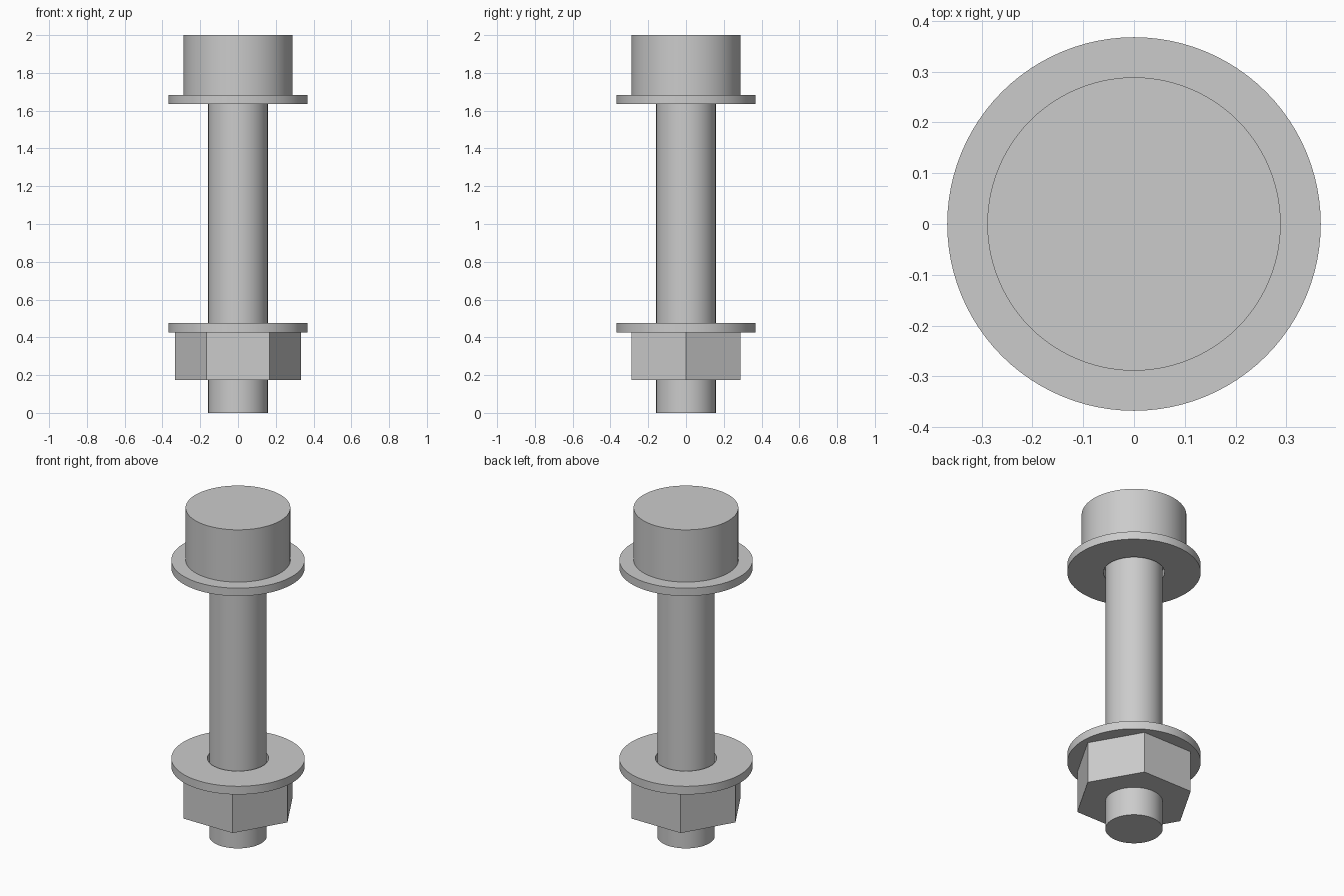
import bpy
import bmesh
import math

cube = bpy.data.objects.get("Cube")
if cube:
    bpy.data.objects.remove(cube, do_unlink=True)

steel = bpy.data.materials.new("steel_grey")
steel.use_nodes = True
grey = (0.6, 0.6, 0.6, 1)
steel.diffuse_color = grey
steel.node_tree.nodes["Principled BSDF"].inputs["Base Color"].default_value = grey

SEGMENTS = 96
SHANK = 0.158


def finish(name, bm):
    bmesh.ops.recalc_face_normals(bm, faces=bm.faces)
    mesh = bpy.data.meshes.new(name)
    bm.to_mesh(mesh)
    bm.free()
    mesh.materials.append(steel)
    obj = bpy.data.objects.new(name, mesh)
    bpy.context.collection.objects.link(obj)
    bpy.ops.object.select_all(action="DESELECT")
    obj.select_set(True)
    bpy.context.view_layer.objects.active = obj
    bpy.ops.object.shade_smooth_by_angle(angle=math.radians(30))
    return obj


def loop(bm, radius, z, sides=None):
    """Ring of vertices; with sides given it follows a regular polygon."""
    verts = []
    for i in range(SEGMENTS):
        a = math.tau * i / SEGMENTS
        r = radius
        if sides:
            half = math.pi / sides
            r *= math.cos(half) / math.cos(a % (2 * half) - half)
        verts.append(bm.verts.new((r * math.cos(a), r * math.sin(a), z)))
    return verts


def bridge(bm, a, b):
    for i in range(SEGMENTS):
        j = (i + 1) % SEGMENTS
        bm.faces.new((a[i], a[j], b[j], b[i]))


def pierced_plate(name, outer, hole, bottom, top, sides=None):
    bm = bmesh.new()
    loops = [loop(bm, outer, bottom, sides), loop(bm, outer, top, sides),
             loop(bm, hole, top), loop(bm, hole, bottom)]
    for k in range(4):
        bridge(bm, loops[k], loops[(k + 1) % 4])
    # Merge the coplanar strips of a polygonal outline into whole flats
    if sides:
        bmesh.ops.dissolve_limit(bm, angle_limit=0.01, verts=bm.verts, edges=bm.edges)
    return finish(name, bm)


# Bolt: shank and round head as one lathed solid
bm = bmesh.new()
profile = [(SHANK, 0), (SHANK, 1.682), (0.289, 1.682), (0.289, 2)]
rings = [loop(bm, r, z) for r, z in profile]
for lower, upper in zip(rings, rings[1:]):
    bridge(bm, lower, upper)
bm.faces.new(rings[0])
bm.faces.new(rings[-1])
finish("bolt", bm)

# Washers with a small clearance around the shank, and the hexagonal nut
pierced_plate("upper_washer", 0.368, 0.169, 1.634, 1.682)
pierced_plate("lower_washer", 0.368, 0.169, 0.426, 0.476)
pierced_plate("hex_nut", 0.333, SHANK, 0.174, 0.426, sides=6)
